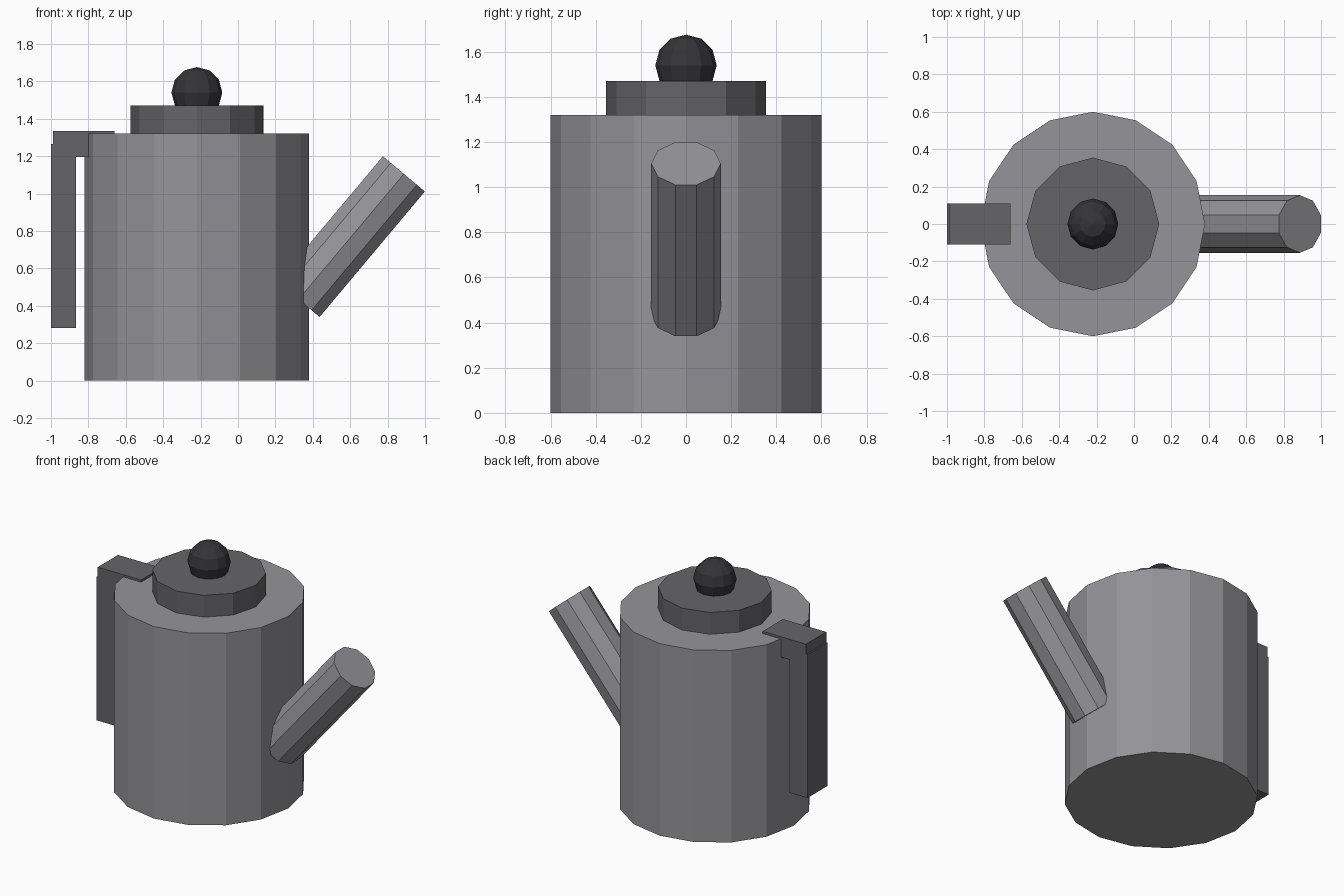
import bpy
import math
from mathutils import Vector

if "Cube" in bpy.data.objects:
    bpy.data.objects.remove(bpy.data.objects["Cube"])

AXIS_X = -0.22  # centre line of the pot body


def grey(name, r, g, b):
    mat = bpy.data.materials.new(name)
    mat.diffuse_color = (r, g, b, 1)
    mat.use_nodes = True
    mat.node_tree.nodes["Principled BSDF"].inputs["Base Color"].default_value = mat.diffuse_color
    return mat


LIGHT = grey("light_metal", 0.30, 0.30, 0.32)
DARK = grey("dark_metal", 0.13, 0.13, 0.14)
BLACK = grey("black_plastic", 0.035, 0.035, 0.04)


def finish(name, mat):
    ob = bpy.context.object
    ob.name = name
    ob.data.materials.append(mat)
    return ob


def cylinder(name, start, end, radius, sides, mat):
    """Flat-sided cylinder from start to end, with a vertex on local +X."""
    start, end = Vector(start), Vector(end)
    axis = end - start
    tilt = math.atan2(axis.x, axis.z)
    bpy.ops.mesh.primitive_cylinder_add(
        vertices=sides, radius=radius, depth=axis.length,
        location=(start + end) / 2, rotation=(0, tilt, 0))
    return finish(name, mat)


def box(name, lo, hi, mat):
    lo, hi = Vector(lo), Vector(hi)
    bpy.ops.mesh.primitive_cube_add(size=1, location=(lo + hi) / 2)
    ob = finish(name, mat)
    ob.data.transform(ob.matrix_world.Diagonal((*(hi - lo), 1)))
    return ob


# Body and lid
cylinder("body", (AXIS_X, 0, 0), (AXIS_X, 0, 1.32), 0.60, 16, LIGHT)
cylinder("lid", (AXIS_X, 0, 1.31), (AXIS_X, 0, 1.47), 0.355, 12, DARK)

# Lid knob
bpy.ops.mesh.primitive_uv_sphere_add(
    segments=12, ring_count=6, radius=0.136, location=(AXIS_X, 0, 1.54))
finish("lid_knob", BLACK)

# Slanted spout, base slightly sunk into the body
cylinder("spout", (0.324, 0, 0.434), (0.887, 0, 1.105), 0.154, 10, LIGHT)

# Handle: top arm and hanging grip
box("handle_arm", (-0.99, -0.11, 1.195), (-0.66, 0.11, 1.335), DARK)
box("handle_grip", (-1.0, -0.11, 0.28), (-0.865, 0.11, 1.265), DARK)
